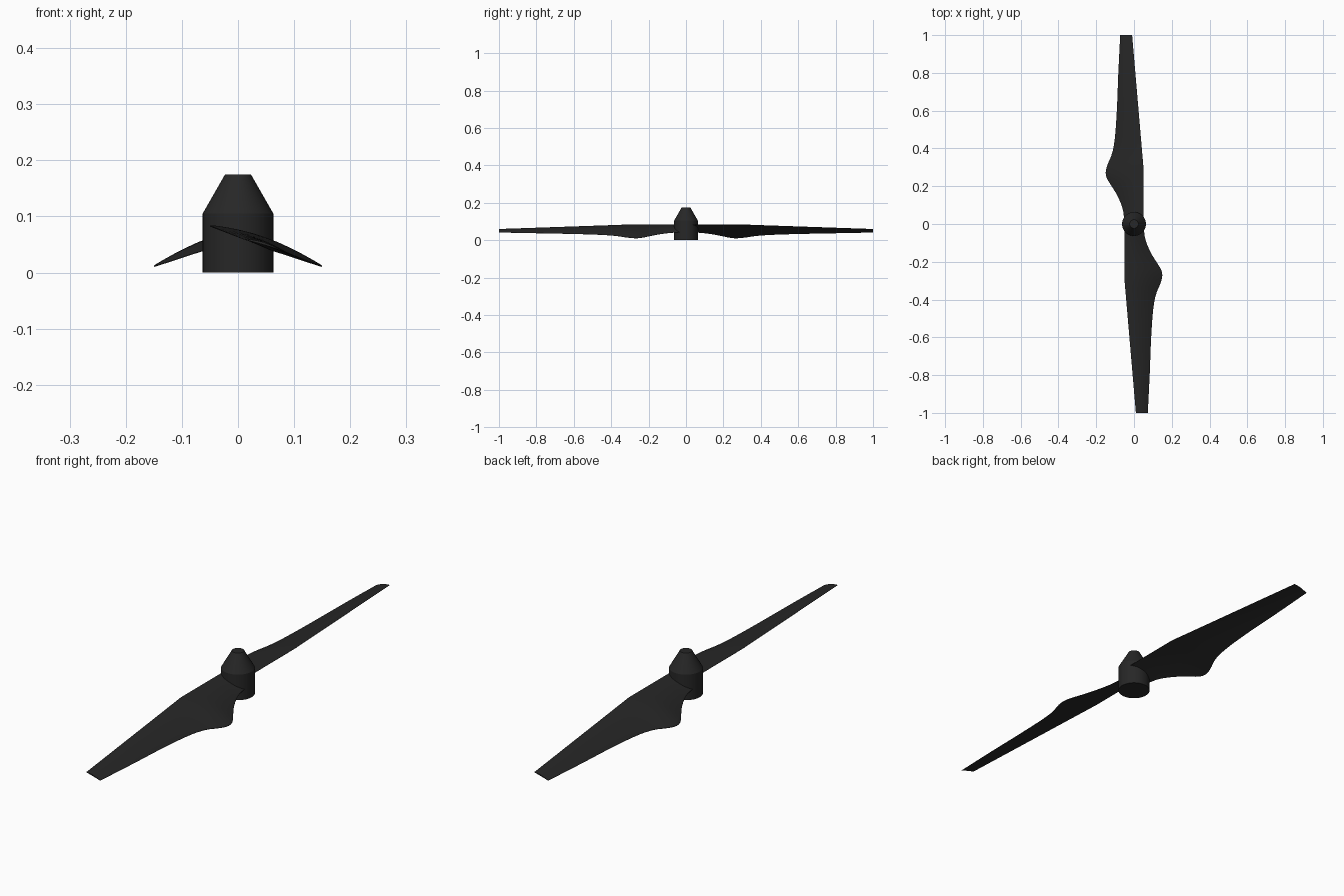
import bpy, bmesh, math

if "Cube" in bpy.data.objects:
    bpy.data.objects.remove(bpy.data.objects["Cube"])

mat = bpy.data.materials.new("black_plastic")
mat.diffuse_color = (0.02, 0.02, 0.02, 1)
mat.use_nodes = True
mat.node_tree.nodes["Principled BSDF"].inputs["Base Color"].default_value = mat.diffuse_color


def finish(name, bm, angle):
    bmesh.ops.recalc_face_normals(bm, faces=bm.faces)
    me = bpy.data.meshes.new(name)
    bm.to_mesh(me)
    bm.free()
    ob = bpy.data.objects.new(name, me)
    bpy.context.collection.objects.link(ob)
    me.materials.append(mat)
    bpy.ops.object.select_all(action='DESELECT')
    ob.select_set(True)
    bpy.context.view_layer.objects.active = ob
    bpy.ops.object.shade_smooth_by_angle(angle=math.radians(angle))
    return ob


def loft(name, rings, angle):
    # skin closed rings of points and cap both ends
    bm = bmesh.new()
    vs = [[bm.verts.new(p) for p in r] for r in rings]
    n = len(vs[0])
    for a, b in zip(vs, vs[1:]):
        for i in range(n):
            j = (i + 1) % n
            bm.faces.new((a[i], a[j], b[j], b[i]))
    bm.faces.new(vs[0])
    bm.faces.new(vs[-1])
    return finish(name, bm, angle)


def curve(pts, y, k):
    # smooth cubic through column k of the stations
    i = max(j for j in range(len(pts) - 1) if pts[j][0] <= y)
    a, b = pts[i], pts[i + 1]

    def slope(j):
        p, q = pts[max(j - 1, 0)], pts[min(j + 1, len(pts) - 1)]
        return (q[k] - p[k]) / (q[0] - p[0])
    h = b[0] - a[0]
    t = (y - a[0]) / h
    return ((2*t**3 - 3*t**2 + 1) * a[k] + (t**3 - 2*t**2 + t) * h * slope(i)
            + (3*t**2 - 2*t**3) * b[k] + (t**3 - t**2) * h * slope(i + 1))


# hub with tapered nose
SIDES = 48
loft("hub", [[(r * math.cos(2 * math.pi * i / SIDES), r * math.sin(2 * math.pi * i / SIDES), z)
              for i in range(SIDES)]
             for r, z in ((0.063, 0), (0.063, 0.105), (0.023, 0.175))], 25)

# wide edge of the blade: y, x, z
EDGE = [(0.0, -0.05, 0.043), (0.08, -0.06, 0.039), (0.15, -0.088, 0.030),
        (0.20, -0.118, 0.020), (0.24, -0.143, 0.012), (0.27, -0.15, 0.010),
        (0.31, -0.142, 0.013), (0.37, -0.117, 0.022), (0.45, -0.102, 0.028),
        (0.60, -0.091, 0.033), (0.80, -0.083, 0.037), (1.0, -0.073, 0.041)]
STATIONS = [0.01 + 0.0145 * i for i in range(20)] + [0.3 + 0.7 * i / 24 for i in range(25)]
N = 14


def section(y):
    t = max(0, (y - 0.3) / 0.7)
    x0, z0 = 0.05 - 0.06 * t, 0.082 - 0.023 * t
    x1, z1 = curve(EDGE, y, 1), curve(EDGE, y, 2)
    w = x0 - x1
    fs = [(1 - math.cos(math.pi * i / N)) / 2 for i in range(N + 1)]

    def pt(f, lift):
        return (x0 + (x1 - x0) * f, y, z0 + (z1 - z0) * f + lift * w)
    top = [pt(f, 0.012 + 0.07 * math.sin(math.pi * f) ** 0.9 if 0 < f < 1 else 0.008) for f in fs]
    low = [pt(f, 0.012 * math.sin(math.pi * f)) for f in reversed(fs)]
    return top + low


# two opposite blades
for k, name in enumerate(("blade_back", "blade_front")):
    ob = loft(name, [section(y) for y in STATIONS], 35)
    ob.rotation_euler.z = math.pi * k
